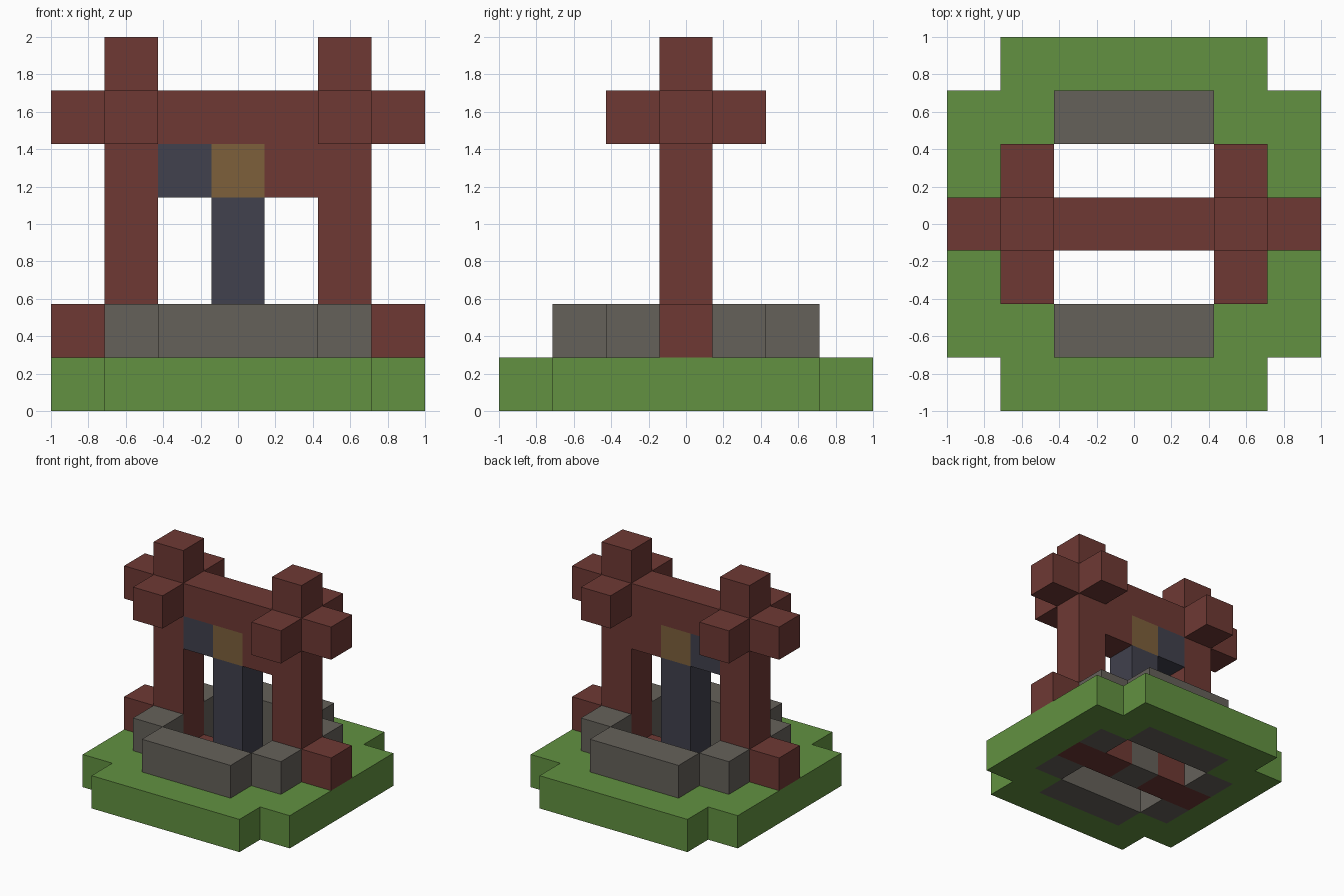
import bpy
import bmesh
from mathutils import Vector

U = 2 / 7  # edge length of one block

cube = bpy.data.objects.get("Cube")
if cube:
    bpy.data.objects.remove(cube, do_unlink=True)


def material(name, rgb):
    linear = [((c / 255 + 0.055) / 1.055) ** 2.4 for c in rgb] + [1]
    mat = bpy.data.materials.new(name)
    mat.use_nodes = True
    mat.diffuse_color = linear
    mat.node_tree.nodes["Principled BSDF"].inputs["Base Color"].default_value = linear
    return mat


GRASS = material("grass green", (98, 145, 65))
WOOD = material("red wood", (110, 57, 52))
STONE = material("grey stone", (101, 97, 90))
IRON = material("dark iron", (65, 65, 77))
BRASS = material("brass", (125, 96, 59))


def finish(name, bm, mat):
    mesh = bpy.data.meshes.new(name)
    bmesh.ops.recalc_face_normals(bm, faces=bm.faces)
    bm.to_mesh(mesh)
    bm.free()
    mesh.materials.append(mat)
    obj = bpy.data.objects.new(name, mesh)
    bpy.context.collection.objects.link(obj)
    return obj


def block(name, mat, first, last):
    """Box filling the block cells from first to last; x and y count from the centre."""
    lo = Vector(map(min, first, last)) - Vector((0.5, 0.5, 0))
    hi = Vector(map(max, first, last)) + Vector((0.5, 0.5, 1))
    bm = bmesh.new()
    bmesh.ops.create_cube(bm, size=1)
    for v in bm.verts:
        v.co = U * ((lo + hi) / 2 + v.co * (hi - lo))
    return finish(name, bm, mat)


# Grass ring: a slab of cells without its corners and its middle
bm = bmesh.new()
bmesh.ops.create_grid(bm, x_segments=7, y_segments=7, size=1)
unwanted = []
for f in bm.faces:
    c = f.calc_center_median() / U
    x, y = round(abs(c.x)), round(abs(c.y))
    if x + y == 6 or (x + y < 4 and max(x, y) < 3):
        unwanted.append(f)
bmesh.ops.delete(bm, geom=unwanted, context="FACES")
top = bmesh.ops.extrude_face_region(bm, geom=bm.faces[:])["geom"]
bmesh.ops.translate(bm, vec=(0, 0, U), verts=[v for v in top if isinstance(v, bmesh.types.BMVert)])
finish("grass_base", bm, GRASS)

# Stone rim of the well
for s, side in ((-1, "front"), (1, "back")):
    block(side + "_wall", STONE, (-1, 2 * s, 0), (1, 2 * s, 1))
block("floor_stone", STONE, (0, 0, 0), (0, 0, 0))

# Parts repeated on each side
for s, side in ((1, "left"), (-1, "right")):
    block(side + "_post", WOOD, (2 * s, 0, 0), (2 * s, 0, 6))
    block(side + "_floor_beam", WOOD, (s, 0, 0), (s, 0, 0))
    block(side + "_foot", WOOD, (3 * s, 0, 1), (3 * s, 0, 1))
    block(side + "_beam_end", WOOD, (3 * s, 0, 5), (3 * s, 0, 5))
    for t, end in ((-1, "front"), (1, "back")):
        block(f"{side}_{end}_bracket", WOOD, (2 * s, t, 5), (2 * s, t, 5))
        block(f"{side}_{end}_corner_stone", STONE, (2 * s, t, 0), (2 * s, t, 1))

# Top beam and winding gear
block("top_beam", WOOD, (-1, 0, 5), (1, 0, 5))
block("axle_support", WOOD, (1, 0, 4), (1, 0, 4))
block("pulley", BRASS, (0, 0, 4), (0, 0, 4))
block("axle", IRON, (-1, 0, 4), (-1, 0, 4))
block("chain", IRON, (0, 0, 1), (0, 0, 3))
